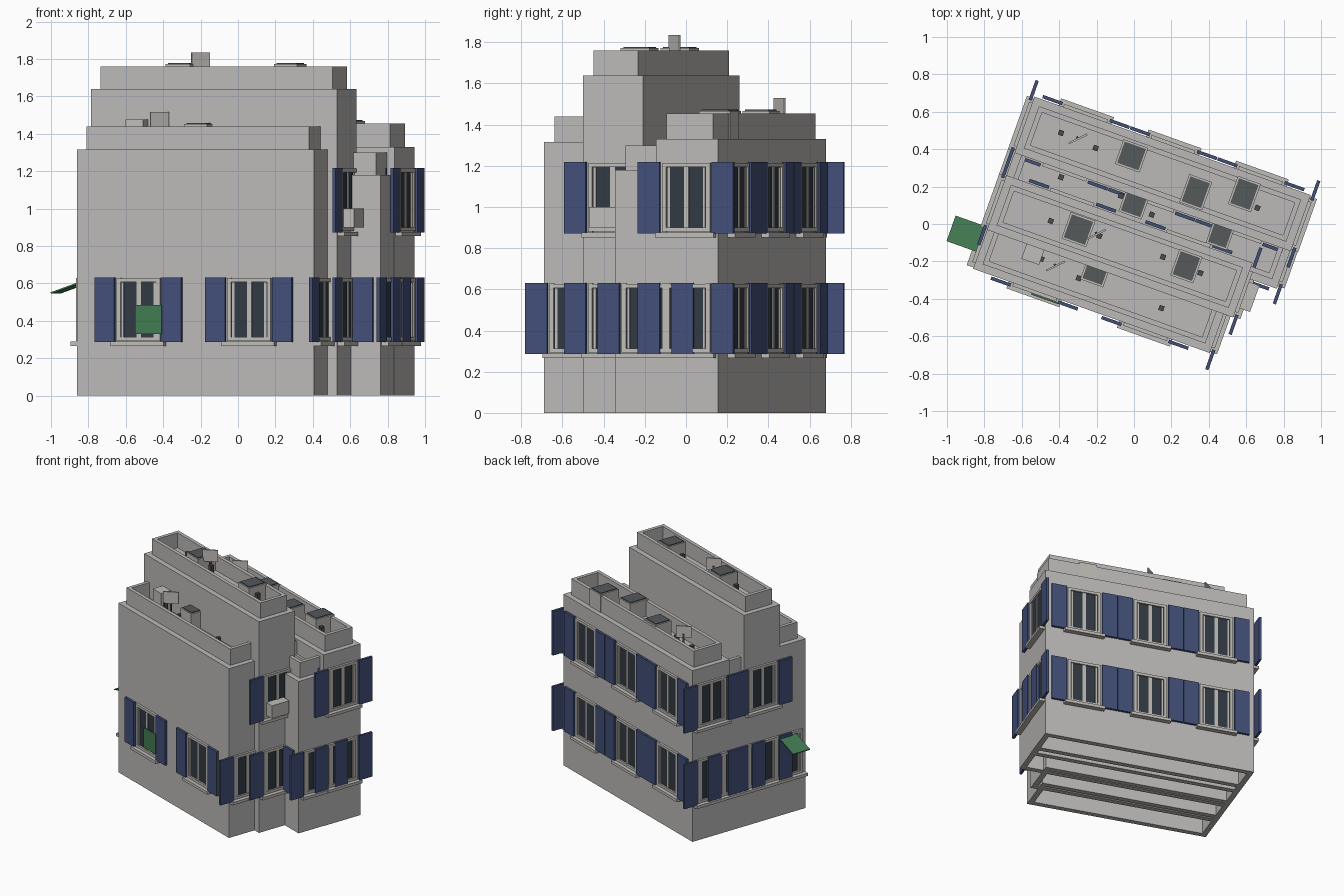
import bpy, bmesh, math
from mathutils import Matrix, Vector

cube = bpy.data.objects.get("Cube")
if cube:
    bpy.data.objects.remove(cube, do_unlink=True)

TURN = Matrix.Rotation(math.radians(-19.6), 4, 'Z')   # whole block sits turned on its plot


def material(name, rgb):
    m = bpy.data.materials.new(name)
    m.use_nodes = True
    m.diffuse_color = (*rgb, 1)
    m.node_tree.nodes["Principled BSDF"].inputs["Base Color"].default_value = (*rgb, 1)
    return m


WALL = material("wall_grey", (0.50, 0.49, 0.48))
TRIM = material("trim_grey", (0.53, 0.51, 0.48))
BLUE = material("shutter_blue", (0.055, 0.08, 0.19))
GLASS = material("window_glass", (0.03, 0.042, 0.055))
ROOFGLASS = material("skylight_grey", (0.09, 0.10, 0.105))
VENT = material("vent_grey", (0.07, 0.07, 0.065))
GREEN = material("awning_green", (0.055, 0.20, 0.085))

parts = {}


def mesh_for(name, mat):
    if name not in parts:
        parts[name] = (bmesh.new(), mat)
    return parts[name][0]


def box(name, mat, place, centre, size):
    m = place @ Matrix.Translation(centre) @ Matrix.Diagonal((*size, 1))
    bmesh.ops.create_cube(mesh_for(name, mat), size=1, matrix=m)


# Wings: hollow below, flat ledge on top, set-back parapet around the roof
LEFT = -0.73
WINGS = {
    "front_wing": (0.613, -0.514, -0.20, 1.315, 1.44),
    "tall_wing": (0.667, -0.293, 0.017, 1.64, 1.76),
    "low_wing": (0.835, -0.07, 0.26, 1.18, 1.30),
    "back_wing": (0.838, 0.144, 0.463, 1.33, 1.455),
}


def wing(name, right, front, back, ledge, top):
    bm = mesh_for(name, WALL)
    rings = []
    for inset, z in ((0.04, ledge - 0.03), (0.04, 0), (0, 0), (0, ledge),
                     (0.04, ledge), (0.04, top), (0.067, top), (0.067, ledge + 0.005)):
        x0, x1, y0, y1 = LEFT + inset, right - inset, front + inset, back - inset
        rings.append([bm.verts.new((x, y, z)) for x, y in ((x0, y0), (x1, y0), (x1, y1), (x0, y1))])
    for low, high in zip(rings, rings[1:]):
        for i in range(4):
            j = (i + 1) % 4
            bm.faces.new((low[i], low[j], high[j], high[i]))
    bm.faces.new(rings[0][::-1])
    bm.faces.new(rings[-1])


for name, dims in WINGS.items():
    wing(name, *dims)

# Windows: frame, two panes, sill and a pair of open shutters
GROUND, UPPER = 0.285, 0.872


def window(x, y, angle, z, shutters=True):
    p = Matrix.Translation((x, y, z)) @ Matrix.Rotation(math.radians(angle), 4, 'Z')
    box("window_glass", GLASS, p, (0, -0.001, 0.175), (0.22, 0.006, 0.31))
    for s in (-1, 1):
        box("window_frames", TRIM, p, (s * 0.113, -0.002, 0.175), (0.022, 0.03, 0.335))
        box("window_frames", TRIM, p, (s * 0.091, -0.002, 0.17), (0.012, 0.016, 0.30))
        box("window_frames", TRIM, p, (0, -0.002, 0.175 + s * 0.157), (0.24, 0.03, 0.02))
        if shutters:
            box("shutters", BLUE, p, (s * 0.19, -0.015, 0.173), (0.112, 0.018, 0.345))
    box("window_frames", TRIM, p, (0, -0.002, 0.175), (0.024, 0.016, 0.30))
    box("window_sills", TRIM, p, (0, -0.014, -0.008), (0.30, 0.05, 0.022))


BACK_ROW = [-0.442, 0.054, 0.55]
for x in (-0.377, 0.2505):
    window(x, WINGS["front_wing"][1], 0, GROUND)
window(0.55, WINGS["low_wing"][1], 0, GROUND)
for x in BACK_ROW:
    for z in (GROUND, UPPER):
        window(x, WINGS["back_wing"][2], 180, z)
    window(x, WINGS["back_wing"][1], 0, UPPER)
for x in (-0.36, 0.30):
    window(x, WINGS["tall_wing"][2], 180, UPPER)
for name, (right, front, back, ledge, top) in WINGS.items():
    mid = (front + back) / 2
    levels = (GROUND, UPPER) if name in ("tall_wing", "back_wing") else (GROUND,)
    for z in levels:
        window(right, mid, 90, z)
        window(LEFT, mid, -90, z, shutters=name != "front_wing")

# Air conditioner under the tall wing's end window
box("air_conditioner", TRIM, Matrix(), (0.705, -0.16, 0.95), (0.075, 0.15, 0.10))

# Green awning at the left end, and a lowered one on the front
slope = Matrix.Translation((-0.82, -0.35, 0.58)) @ Matrix.Rotation(-0.33, 4, 'Y')
box("side_awning", GREEN, slope, (0, 0, 0), (0.195, 0.145, 0.008))
box("front_awning", GREEN, Matrix(), (-0.316, -0.536, 0.408), (0.15, 0.008, 0.155))


# Roof fittings, given by plan position
def local(x, y, z=0):
    return Matrix.Translation(TURN.inverted() @ Vector((x, y, z)))


def skylight(x, y, base, top, w, d):
    p = local(x, y)
    h = top - base
    box("skylight_boxes", TRIM, p, (0, 0, base + h / 2), (w, d, h))
    box("skylight_panes", ROOFGLASS, p, (0, 0, top + 0.002), (w - 0.02, d - 0.02, 0.008))


for x, y, w, d, name in ((-0.297, -0.03, 0.14, 0.15, "tall_wing"), (0.28, -0.225, 0.13, 0.15, "tall_wing"),
                         (0.0, 0.107, 0.13, 0.13, "low_wing"), (0.46, -0.064, 0.12, 0.12, "low_wing"),
                         (-0.013, 0.364, 0.14, 0.14, "back_wing"), (0.33, 0.17, 0.13, 0.16, "back_wing"),
                         (0.59, 0.16, 0.13, 0.16, "back_wing"), (-0.21, -0.27, 0.13, 0.10, "front_wing")):
    ledge, top = WINGS[name][3:]
    skylight(x, y, ledge, top + 0.012, w, d)
box("roof_box", TRIM, local(-0.54, -0.16), (0, 0, 1.395), (0.10, 0.09, 0.16))

# Small dark vents
for x, y, name in ((-0.39, 0.487, "back_wing"), (-0.205, 0.406, "back_wing"), (0.66, 0.086, "back_wing"),
                   (-0.39, 0.25, "low_wing"), (-0.07, 0.15, "low_wing"), (0.095, 0.05, "low_wing"),
                   (-0.445, 0.016, "tall_wing"), (-0.185, -0.064, "tall_wing"), (0.155, -0.176, "tall_wing"),
                   (0.355, -0.262, "tall_wing"), (-0.495, -0.187, "front_wing"),
                   (-0.295, -0.29, "front_wing"), (0.147, -0.45, "front_wing")):
    ledge = WINGS[name][3]
    box("roof_vents", VENT, local(x, y), (0, 0, ledge + 0.04), (0.028, 0.028, 0.09))

# Upright aerial panels on poles
for x, y, name in ((-0.30, 0.455, "back_wing"), (-0.20, -0.055, "tall_wing"), (-0.42, -0.225, "front_wing")):
    ledge, top = WINGS[name][3:]
    p = local(x, y) @ Matrix.Rotation(math.radians(46), 4, 'Z')
    box("aerial_panels", TRIM, p, (0, 0, top + 0.03), (0.11, 0.01, 0.09))
    box("aerial_poles", VENT, p, (0, 0.008, (ledge + top) / 2), (0.012, 0.012, top - ledge + 0.03))

# Turn the collected parts into objects
for name, (bm, mat) in parts.items():
    bmesh.ops.recalc_face_normals(bm, faces=bm.faces)
    mesh = bpy.data.meshes.new(name)
    bm.to_mesh(mesh)
    bm.free()
    mesh.materials.append(mat)
    obj = bpy.data.objects.new(name, mesh)
    obj.matrix_world = TURN
    bpy.context.collection.objects.link(obj)
